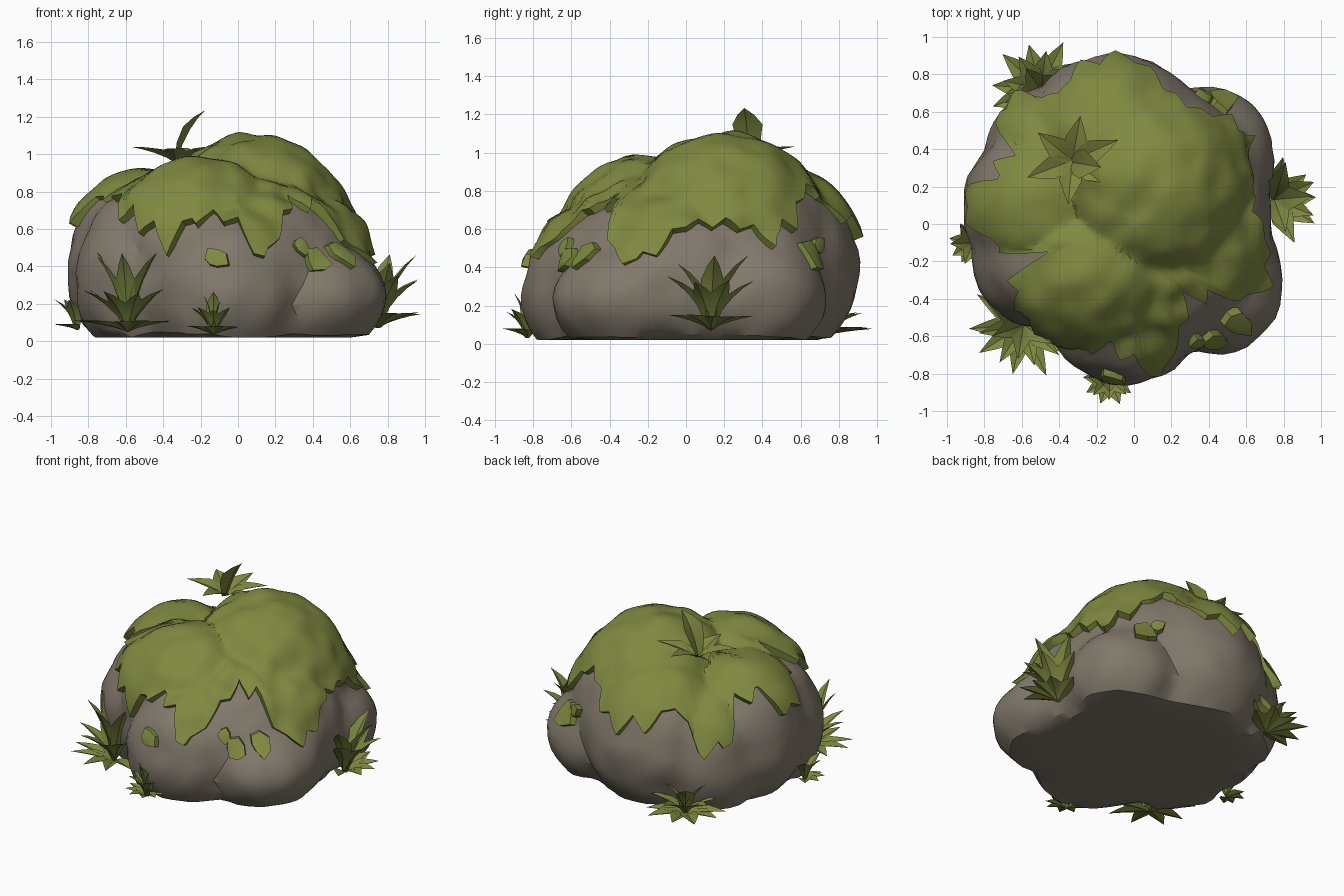
import bpy, bmesh, math, random
from mathutils import Vector, noise

if "Cube" in bpy.data.objects:
    bpy.data.objects.remove(bpy.data.objects["Cube"])

random.seed(4)
C = Vector((0, 0, 0.3))      # centre that every surface ray starts from
FLOOR = 0.02


def material(name, rgb):
    m = bpy.data.materials.new(name)
    m.diffuse_color = (*rgb, 1)
    m.use_nodes = True
    m.node_tree.nodes["Principled BSDF"].inputs["Base Color"].default_value = m.diffuse_color
    return m


STONE = material("stone brown", (0.22, 0.19, 0.147))
GREEN = material("moss green", (0.21, 0.25, 0.051))

# overlapping boulders: centre xyz, radii xyz
LUMPS = [
    (0.00, -0.02, 0.28, 0.75, 0.75, 0.60),    # core
    (0.08, 0.20, 0.40, 0.56, 0.59, 0.68),     # peak
    (-0.10, 0.45, 0.39, 0.50, 0.47, 0.53),    # back
    (-0.49, 0.10, 0.38, 0.44, 0.43, 0.53),    # left
    (-0.44, 0.39, 0.29, 0.36, 0.36, 0.48),    # back left
    (-0.50, -0.20, 0.32, 0.38, 0.36, 0.50),   # front left
    (-0.05, -0.40, 0.24, 0.46, 0.47, 0.50),   # front
    (-0.22, -0.23, 0.48, 0.48, 0.44, 0.48),   # front top
    (0.44, -0.30, 0.22, 0.37, 0.41, 0.32),    # right front
    (0.39, -0.05, 0.38, 0.32, 0.38, 0.40),    # right
    (0.40, 0.35, 0.24, 0.36, 0.40, 0.36),     # right back
]


def radius(d):
    """Softened distance from C to the outermost boulder along unit vector d."""
    total = 0
    for cx, cy, cz, rx, ry, rz in LUMPS:
        o = Vector(((C.x - cx) / rx, (C.y - cy) / ry, (C.z - cz) / rz))
        v = Vector((d.x / rx, d.y / ry, d.z / rz))
        a, b, c = v.dot(v), o.dot(v), o.dot(o) - 1
        disc = b * b - a * c
        if disc > 0:
            total += math.exp(150 * (-b + math.sqrt(disc)) / a)
    return math.log(total) / 150


def on_rock(d, lift=0.0):
    d = d.normalized()
    p = C + d * (radius(d) + lift)
    if p.z < FLOOR:
        p = C + d * ((C.z - FLOOR) / -d.z)
    if p.z < 0.3:                       # tuck the foot in
        k = 1 - 0.03 * ((0.3 - p.z) / 0.28) ** 2
        p.x *= k
        p.y *= k
    return p


def polar(theta, az):
    return Vector((math.sin(theta) * math.cos(az), math.sin(theta) * math.sin(az), math.cos(theta)))


def finish(bm, name, mat, angle, recalc=True):
    if recalc:
        bmesh.ops.recalc_face_normals(bm, faces=bm.faces)
    me = bpy.data.meshes.new(name)
    bm.to_mesh(me)
    bm.free()
    me.materials.append(mat)
    ob = bpy.data.objects.new(name, me)
    bpy.context.collection.objects.link(ob)
    bpy.ops.object.select_all(action='DESELECT')
    ob.select_set(True)
    bpy.context.view_layer.objects.active = ob
    bpy.ops.object.shade_smooth_by_angle(angle=math.radians(angle))
    return ob


# rock: a ball pushed out to the boulder shapes, with broad chipped facets
def chip(d):
    near = noise.voronoi(d * 2.6)[0]
    return 0.03 * (near[1] - near[0]) - 0.02 if d.z < 0.6 else -0.02


bm = bmesh.new()
bmesh.ops.create_icosphere(bm, subdivisions=5, radius=1)
for v in bm.verts:
    d = v.co.normalized()
    v.co = on_rock(d, chip(d) + 0.012 * noise.noise(d * 5))
finish(bm, "rock", STONE, 30)

# lower edge height of the moss, every 10 degrees from +x
EDGE = [.62, .63, .62, .58, .56, .66, .80, .80, .70, .60, .62, .66,
        .76, .50, .48, .76, .78, .64, .66, .80, .84, .74, .68, .62,
        .50, .66, .66, .62, .46, .58, .72, .74, .70, .47, .44, .52]
N, RINGS = 180, 24
teeth = [random.uniform(0.01, 0.07) * (1 if k % 2 else -1) for k in range(N // 3)]


def edge_height(i):
    t = i * 36 / N
    k, f = int(t), t % 1
    z = EDGE[k % 36] * (1 - f) + EDGE[(k + 1) % 36] * f
    k, f = i // 3, (i % 3) / 3
    return z + teeth[k] * (1 - f) + teeth[(k + 1) % len(teeth)] * f


# moss cap: a polar blanket over the rock ending in ragged drips
bm = bmesh.new()
top = bm.verts.new(on_rock(Vector((0, 0, 1)), 0.03))
columns = []
for i in range(N):
    az = 2 * math.pi * i / N
    target, lo, hi = edge_height(i), 0.2, 2.0
    for _ in range(12):
        mid = (lo + hi) / 2
        if on_rock(polar(mid, az)).z > target:
            lo = mid
        else:
            hi = mid
    col = []
    for j in range(1, RINGS + 1):
        d = polar(lo * j / RINGS, az)
        col.append(bm.verts.new(on_rock(d, 0.026 + 0.03 * noise.noise(d * 5 + Vector((3, 1, 7))))))
    col.append(bm.verts.new(on_rock(polar(lo + 0.01, az), -0.04)))
    columns.append(col)
for i in range(N):
    a, b = columns[i], columns[(i + 1) % N]
    bm.faces.new((top, a[0], b[0]))
    for j in range(RINGS):
        bm.faces.new((a[j], a[j + 1], b[j + 1], b[j]))
finish(bm, "moss_cap", GREEN, 35)

# loose moss patches below the cap
bm = bmesh.new()
PATCHES = [(-.12, -.82, .44, .055), (.42, -.62, .43, .07), (.55, -.55, .47, .06),
           (.47, .66, .46, .065), (.36, -.68, .53, .05), (.40, .70, .52, .05)]
for x, y, z, size in PATCHES:
    d = (Vector((x, y, z)) - C).normalized()
    side = d.cross(Vector((0, 0, 1))).normalized()
    up = side.cross(d)
    mid = bm.verts.new(on_rock(d, 0.03))
    spread = [random.uniform(0.7, 1.5) for _ in range(7)]
    rings = []
    for lift, grow in ((0.02, 0.9), (-0.03, 1.0)):
        ring = []
        for k, s in enumerate(spread):
            a = k * math.tau / 7
            r = size * grow * s / 0.75
            ring.append(bm.verts.new(on_rock(d + side * math.cos(a) * r + up * math.sin(a) * r, lift)))
        rings.append(ring)
    for k in range(7):
        n = (k + 1) % 7
        bm.faces.new((mid, rings[0][k], rings[0][n]))
        bm.faces.new((rings[0][k], rings[1][k], rings[1][n], rings[0][n]))
finish(bm, "moss_patches", GREEN, 35)


def leaf(bm, base, az, reach, rise, width):
    """Pointed folded blade that climbs, then arches over."""
    az = math.radians(az)
    out = Vector((math.cos(az), math.sin(az), 0))
    side = Vector((-out.y, out.x, 0))
    slope = Vector((-out.x * rise, -out.y * rise, reach)).normalized()
    rows = []
    for t, w in ((0, .3), (.28, .8), (.55, 1), (.78, .55)):
        p = base + out * reach * t ** 1.2 + Vector((0, 0, rise * (1.4 * t - .4 * t * t)))
        rows.append([bm.verts.new(p + side * s * w * width / 2 + slope * abs(s) * w * width * .18)
                     for s in (-1, 0, 1)])
    tip = bm.verts.new(base + out * reach + Vector((0, 0, rise)))
    for a, b in zip(rows, rows[1:]):
        for k in (0, 1):
            bm.faces.new((a[k], b[k], b[k + 1], a[k + 1]))
    for k in (0, 1):
        bm.faces.new((rows[-1][k], tip, rows[-1][k + 1]))


# plants: name, base, azimuth range, then (count, reach, rise) for each tier of leaves, width
PLANTS = [
    ("top_plant", (-.33, .34, .95), 25, 325, [(6, .26, .09)], .12),
    ("top_plant_tall_leaf", (-.33, .33, .95), -10, -10, [(1, .17, .31)], .16),
    ("right_plant", (.75, .13, .07), -65, 74, [(5, .24, .08), (4, .25, .28), (3, .20, .38)], .12),
    ("front_left_plant", (-.59, -.54, .05), 145, 325, [(6, .29, .06), (5, .24, .22), (4, .18, .41)], .10),
    ("left_plant", (-.86, -.10, .06), 130, 245, [(4, .13, .03), (3, .12, .16)], .08),
    ("front_plant", (-.13, -.83, .03), 175, 365, [(6, .14, .05), (5, .12, .15), (3, .07, .24)], .08),
    ("back_left_plant", (-.50, .72, .04), 35, 205, [(6, .27, .04), (5, .22, .13), (3, .14, .22)], .12),
]
for name, base, a0, a1, tiers, width in PLANTS:
    bm = bmesh.new()
    for count, reach, rise in tiers:
        for k in range(count):
            az = a0 + (a1 - a0) * k / max(count - 1, 1)
            s = random.uniform(0.9, 1.04)
            leaf(bm, Vector(base), az + random.uniform(-6, 6), reach * s, rise * s, width)
    finish(bm, name, GREEN, 25, recalc=False)
